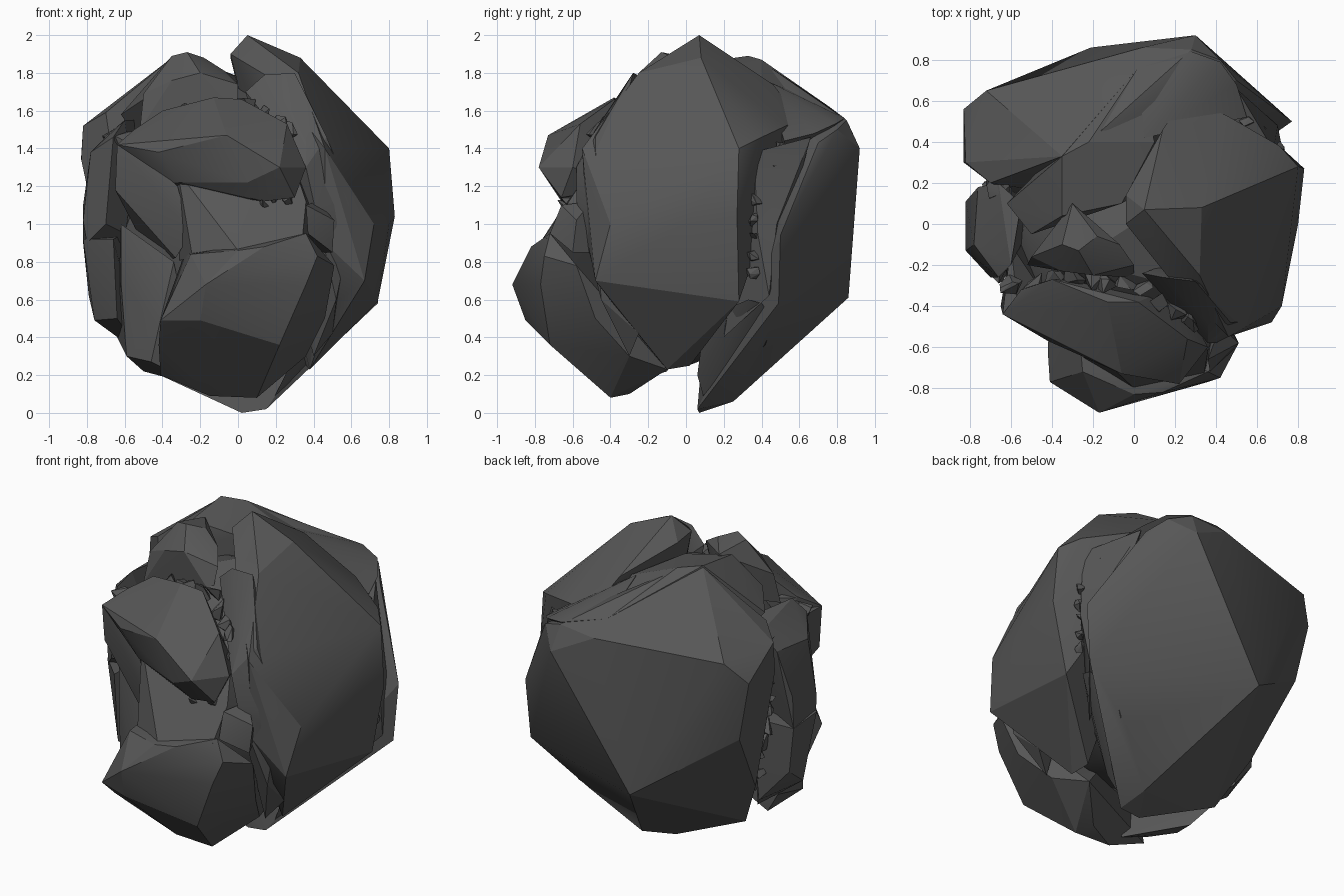
import bpy, bmesh, math, random
from mathutils import Vector

random.seed(4)
stone = bpy.data.materials.new("dark grey stone")
stone.diffuse_color = (0.095, 0.095, 0.095, 1)


def finish(bm, name, angle=22):
    bmesh.ops.recalc_face_normals(bm, faces=bm.faces)
    mesh = bpy.data.meshes.new(name)
    bm.to_mesh(mesh)
    bm.free()
    ob = bpy.data.objects.new(name, mesh)
    bpy.context.collection.objects.link(ob)
    mesh.materials.append(stone)
    bpy.ops.object.select_all(action='DESELECT')
    ob.select_set(True)
    bpy.context.view_layer.objects.active = ob
    bpy.ops.object.shade_smooth_by_angle(angle=math.radians(angle))
    return ob


def hull(bm, pts):
    """Convex shell around a few points, dropping the points inside."""
    part = [bm.verts.new(p) for p in pts]
    res = bmesh.ops.convex_hull(bm, input=part)
    junk = {g for g in res["geom_interior"] + res["geom_unused"]
            if isinstance(g, bmesh.types.BMVert)}
    bmesh.ops.delete(bm, geom=list(junk), context='VERTS')


def chunk(name, pts):
    """Convex broken-stone chunk around a few corner points."""
    bm = bmesh.new()
    hull(bm, pts)
    return finish(bm, name)


def chips(name, path, size, step=0.1):
    """Small angular fragments wedged along a crevice."""
    bm = bmesh.new()
    for a, b in zip(path, path[1:]):
        a, b = Vector(a), Vector(b)
        n = max(1, round((b - a).length / step))
        for i in range(n):
            c = a.lerp(b, i / n)
            hull(bm, [c + Vector([random.gauss(0, 1) for _ in range(3)]).normalized()
                      * size * random.uniform(0.8, 1.2) for _ in range(10)])
    return finish(bm, name)


# Core that fills the bottom of the crevices
bm = bmesh.new()
bmesh.ops.create_icosphere(bm, subdivisions=2, radius=1)
for v in bm.verts:
    k = random.uniform(0.94, 1.05)
    v.co = Vector((v.co.x * 0.62 * k, v.co.y * 0.55 * k, 0.98 + v.co.z * 0.76 * k))
finish(bm, "core_rock")

# Large slab on the right, including the summit
chunk("right_slab", [
    (0.05, 0.07, 2.0), (-0.04, 0.0, 1.90), (-0.04, 0.14, 1.88), (0.33, 0.08, 1.88),
    (0.24, 0.61, 1.55), (0.14, 0.46, 1.74), (0.45, 0.53, 1.52), (0.71, 0.38, 1.45),
    (0.80, 0.28, 1.40), (0.83, 0.27, 1.04), (0.80, 0.0, 1.0), (0.72, -0.4, 1.0),
    (0.67, -0.48, 0.70), (0.46, -0.55, 1.40), (0.46, -0.52, 0.9), (0.32, -0.25, 1.8),
    (0.16, -0.25, 1.78), (0.5, -0.38, 0.57), (0.74, 0.28, 0.59), (0.38, -0.1, 0.23),
    (0.36, 0.02, 0.25), (0.58, -0.5, 1.12)])

# Big rear block: broad faces to the back and left
chunk("rear_block", [
    (0.30, 0.92, 1.40), (0.04, 0.86, 1.53), (-0.21, 0.86, 0.61), (0.28, 0.85, 1.55),
    (0.42, 0.8, 1.50), (-0.72, 0.65, 1.49), (-0.83, 0.56, 1.36), (-0.82, 0.3, 1.52),
    (-0.83, 0.3, 1.34), (-0.75, 0.54, 0.98), (-0.66, 0.25, 0.55), (-0.50, 0.12, 0.24),
    (0.02, 0.07, 0.0), (0.15, 0.06, 0.02), (0.13, 0.25, 0.06), (0.40, 0.40, 0.32),
    (0.74, 0.49, 0.58), (0.77, 0.50, 0.94), (0.50, 0.70, 1.43), (0.02, 0.76, 1.62),
    (-0.22, 0.4, 1.86), (-0.35, 0.33, 1.88), (-0.70, 0.2, 1.59)])

# Shoulder of the rear block under the crown, and the ledge behind the slab
chunk("rear_shoulder", [
    (-0.35, 0.33, 1.89), (-0.22, 0.4, 1.87), (-0.35, 0.04, 1.85), (-0.06, 0.1, 1.80),
    (-0.5, -0.05, 1.66), (-0.62, 0.1, 1.58), (0.1, 0.4, 1.74), (0.02, 0.76, 1.62),
    (-0.5, 0.2, 1.4), (0.1, 0.2, 1.4)])
chunk("rear_ledge", [
    (0.02, 0.76, 1.62), (0.15, 0.6, 1.65), (0.05, 0.42, 1.76), (0.28, 0.84, 1.56),
    (0.42, 0.79, 1.53), (0.50, 0.68, 1.48), (0.55, 0.52, 1.44), (0.3, 0.5, 1.3),
    (0.1, 0.7, 1.4)])

# Standing fragments in the gap between the slab and the rear block
chunk("right_gap_stone", [
    (0.68, 0.36, 1.38), (0.56, 0.58, 1.38), (0.50, 0.66, 1.46), (0.5, 0.2, 0.4),
    (0.70, 0.44, 0.62), (0.72, 0.38, 0.95), (0.70, 0.48, 1.0), (0.3, 0.3, 1.3)])
chunk("right_foot_stone", [
    (0.66, 0.33, 0.60), (0.66, 0.40, 0.58), (0.56, 0.47, 0.5), (0.45, 0.42, 0.36),
    (0.33, 0.22, 0.23), (0.25, 0.06, 0.2), (0.18, 0.1, 0.06), (0.4, 0.1, 0.5)])

# Lower front block
chunk("lower_front_block", [
    (-0.17, -0.92, 0.68), (-0.41, -0.77, 0.49), (-0.20, -0.85, 0.49), (-0.42, -0.62, 0.36),
    (-0.41, -0.4, 0.2), (-0.15, -0.40, 0.09), (0.10, -0.40, 0.08), (0.05, -0.3, 0.1),
    (0.25, -0.1, 0.23), (0.22, -0.72, 0.36), (0.36, -0.77, 0.68), (0.42, -0.75, 0.83),
    (0.36, -0.72, 0.95), (0.51, -0.58, 0.78), (0.46, -0.48, 0.5), (0.0, -0.83, 0.86),
    (-0.25, -0.72, 0.84), (-0.28, -0.4, 0.85), (0.14, -0.82, 0.88), (0.36, -0.3, 0.3)])

# Recessed face behind the overhang, and the boulder at its right end
chunk("recess_stone", [
    (-0.32, -0.5, 1.28), (0.36, -0.62, 1.12), (0.34, -0.74, 0.92), (0.0, -0.80, 0.86),
    (-0.24, -0.66, 0.82), (0.3, -0.5, 1.3), (-0.35, -0.3, 0.8), (0.45, -0.3, 1.0),
    (0.0, -0.65, 1.09)])
chunk("right_recess_stone", [
    (0.36, -0.66, 1.1), (0.37, -0.72, 0.95), (0.51, -0.58, 1.02), (0.50, -0.60, 0.85),
    (0.42, -0.5, 1.12), (0.4, -0.4, 0.85)])

# Overhanging upper front block
chunk("upper_front_block", [
    (-0.64, -0.44, 1.42), (-0.55, -0.32, 1.5), (-0.40, -0.27, 1.6), (-0.13, -0.38, 1.67),
    (0.02, -0.38, 1.66), (0.26, -0.56, 1.53), (0.36, -0.60, 1.3), (0.22, -0.78, 1.3),
    (-0.06, -0.73, 1.47), (0.05, -0.72, 1.22), (0.30, -0.66, 1.14), (0.14, -0.66, 1.12),
    (-0.3, -0.56, 1.22), (-0.42, -0.57, 1.38), (-0.5, -0.3, 1.2), (0.2, -0.3, 1.2)])

# Slanting slab down the left of the face, and the stone under it
chunk("left_front_slab", [
    (-0.64, -0.44, 1.42), (-0.56, -0.46, 1.42), (-0.65, -0.40, 1.18), (-0.33, -0.46, 0.82),
    (-0.25, -0.54, 0.95), (-0.32, -0.52, 1.2), (-0.6, -0.1, 1.4), (-0.45, -0.1, 0.8)])
chunk("left_foot_stone", [
    (-0.62, -0.30, 1.0), (-0.34, -0.44, 0.8), (-0.42, -0.46, 0.45), (-0.46, -0.42, 0.27),
    (-0.59, -0.32, 0.3), (-0.62, -0.3, 0.7), (-0.5, -0.1, 0.22), (-0.64, 0.0, 0.4),
    (-0.2, -0.35, 0.14)])

# Left flank column, split in two
chunk("left_flank_upper", [
    (-0.82, -0.13, 1.02), (-0.82, 0.11, 1.1), (-0.76, 0.18, 1.4), (-0.66, 0.2, 1.5),
    (-0.78, -0.1, 1.38), (-0.66, -0.26, 1.46), (-0.70, -0.26, 1.0), (-0.6, -0.2, 1.55),
    (-0.55, 0.1, 1.55), (-0.5, 0.0, 0.9), (-0.8, -0.15, 0.9), (-0.82, 0.1, 0.9)])
chunk("left_flank_lower", [
    (-0.82, -0.13, 0.92), (-0.82, 0.1, 0.9), (-0.79, 0.1, 0.62), (-0.76, -0.08, 0.49),
    (-0.64, -0.28, 0.5), (-0.66, -0.29, 0.92), (-0.62, 0.16, 0.42), (-0.6, 0.2, 0.95),
    (-0.5, 0.0, 0.3)])

# Crown stones on the left of the top
chunk("crown_stone", [
    (-0.35, -0.1, 1.89), (-0.27, -0.13, 1.91), (-0.18, -0.06, 1.88), (-0.07, -0.1, 1.81),
    (0.0, -0.2, 1.74), (-0.2, -0.25, 1.80), (-0.35, -0.23, 1.76), (-0.5, -0.16, 1.69),
    (-0.52, -0.2, 1.5), (0.0, -0.26, 1.58), (-0.3, 0.1, 1.86), (-0.3, 0.1, 1.6)])

# Inner step between the face and the right slab
chunk("right_front_step", [
    (0.04, -0.24, 1.70), (0.14, -0.26, 1.79), (0.30, -0.28, 1.80), (0.47, -0.48, 1.46),
    (0.50, -0.50, 1.3), (0.36, -0.48, 1.5), (0.36, -0.58, 1.3), (0.40, -0.58, 1.12),
    (0.52, -0.52, 1.0), (0.62, -0.47, 1.08), (0.52, -0.45, 0.6), (0.4, -0.3, 0.3),
    (0.5, -0.25, 0.42), (0.15, -0.2, 1.6)])

# Chips wedged along the crevices
chips("face_chips", [(-0.6, -0.3, 1.44), (-0.3, -0.26, 1.58), (0.05, -0.33, 1.62),
                     (0.28, -0.46, 1.48), (0.34, -0.5, 1.25)], 0.06)
chips("right_chips", [(0.55, 0.5, 1.40), (0.70, 0.36, 1.12), (0.69, 0.36, 0.65)], 0.04)
chips("left_chips", [(-0.66, 0.18, 1.45), (-0.66, 0.18, 0.9), (-0.58, 0.15, 0.45)], 0.07)
chips("overhang_chips", [(0.14, -0.64, 1.12), (0.32, -0.62, 1.13)], 0.035, 0.07)
